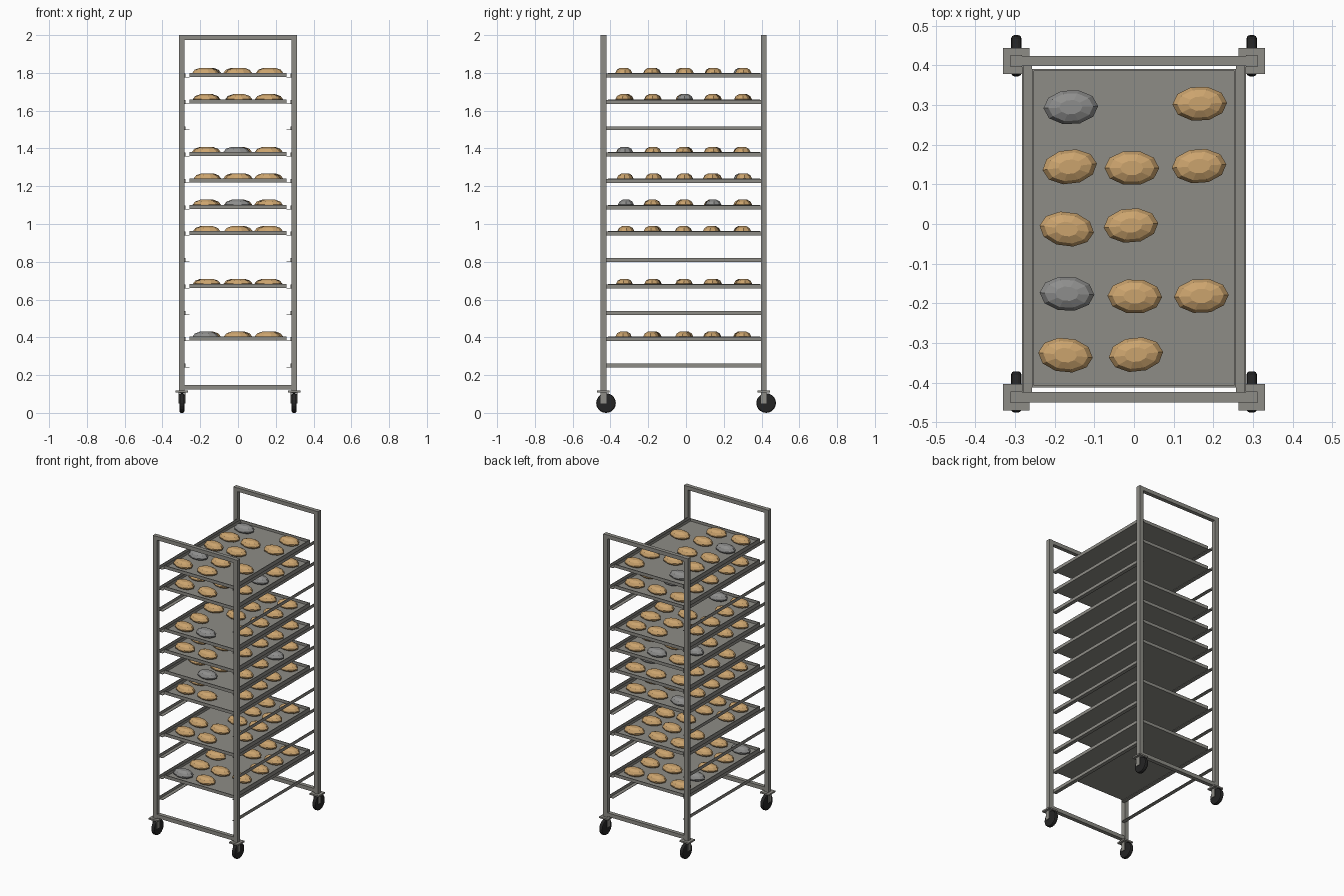
import bpy
import bmesh
import math
import random
from mathutils import Matrix

random.seed(4)
cube = bpy.data.objects.get("Cube")
if cube:
    bpy.data.objects.remove(cube, do_unlink=True)


def material(name, r, g, b):
    m = bpy.data.materials.new(name)
    m.use_nodes = True
    m.diffuse_color = (r, g, b, 1)
    m.node_tree.nodes["Principled BSDF"].inputs["Base Color"].default_value = (r, g, b, 1)
    return m


STEEL = material("steel grey", 0.27, 0.265, 0.24)
CRUST = material("golden crust", 0.6, 0.37, 0.155)
PALE = material("grey bun", 0.27, 0.27, 0.265)
RUBBER = material("black rubber", 0.018, 0.018, 0.018)


def add_box(bm, x0, x1, y0, y1, z0, z1):
    mat = Matrix.Translation(((x0 + x1) / 2, (y0 + y1) / 2, (z0 + z1) / 2))
    mat = mat @ Matrix.Diagonal((x1 - x0, y1 - y0, z1 - z0, 1))
    bmesh.ops.create_cube(bm, size=1, matrix=mat)


def to_mesh(bm, name, mat):
    bmesh.ops.recalc_face_normals(bm, faces=bm.faces)
    mesh = bpy.data.meshes.new(name)
    bm.to_mesh(mesh)
    bm.free()
    mesh.materials.append(mat)
    return mesh


def place(name, mesh, loc=(0, 0, 0), turn=0):
    ob = bpy.data.objects.new(name, mesh)
    ob.location = loc
    ob.rotation_euler.z = turn
    bpy.context.collection.objects.link(ob)
    return ob


def boxes(name, parts, mat=STEEL):
    bm = bmesh.new()
    for p in parts:
        add_box(bm, *p)
    return to_mesh(bm, name, mat)


POST_X, HALF = 0.297, 0.015
ENDS = {"front": -0.437, "back": 0.411}
SIDES = {"left": 1, "right": -1}

# End frames: two posts joined by a top and a bottom bar
post = boxes("post", [(-HALF, HALF, -HALF, HALF, 0.115, 2)])
bar = boxes("cross_bar", [(-POST_X + HALF, POST_X - HALF, -0.013, 0.013, 0, 0.025)])

# Casters: mounting plate, fork and rounded wheel
plate = boxes("caster_plate", [(-0.033, 0.033, -0.033, 0.033, 0.108, 0.118)])
fork = boxes("caster_fork", [
    (-0.018, 0.018, -HALF, HALF, 0.1045, 0.108),
    (-0.018, -0.014, -HALF, HALF, 0.05, 0.106),
    (0.014, 0.018, -HALF, HALF, 0.05, 0.106)])
bm = bmesh.new()
bmesh.ops.create_cone(bm, cap_ends=True, segments=20, radius1=0.052, radius2=0.052,
                      depth=0.026, matrix=Matrix.Rotation(math.pi / 2, 4, 'Y'))
rims = [e for e in bm.edges if abs(e.verts[0].co.x - e.verts[1].co.x) < 0.001]
bmesh.ops.bevel(bm, geom=rims, offset=0.008, segments=2, profile=0.5, affect='EDGES')
wheel = to_mesh(bm, "caster_wheel", RUBBER)

for end, y in ENDS.items():
    place(end + "_top_bar", bar, (0, y, 1.975))
    place(end + "_bottom_bar", bar, (0, y, 0.123))
    for side, s in SIDES.items():
        tag = end + "_" + side
        x = s * POST_X
        place(tag + "_post", post, (x, y, 0))
        place(tag + "_caster_plate", plate, (x, y, 0))
        place(tag + "_caster_fork", fork, (x, y, 0))
        place(tag + "_caster_wheel", wheel, (x, y + 0.0135, 0.052))

# Angle runners along both sides at every level
FIRST, PITCH, LEVELS = 0.24, 0.1396, 12
runner = boxes("runner", [
    (0.279, 0.282, -0.426, 0.4, 0, 0.021),
    (0.257, 0.279, -0.426, 0.4, 0, 0.003)])
for i in range(LEVELS):
    for side, s in SIDES.items():
        ob = place(f"{side}_runner_{i}", runner, (0, 0, FIRST + i * PITCH))
        if s < 0:
            ob.rotation_euler.z = math.pi
            ob.location.y = -0.026

# Shallow tray with a thin rim
TX, TY, RIM, WALL = 0.257, 0.402, 0.021, 0.005
tray = boxes("tray", [
    (-TX, TX, -TY, TY, 0, 0.004),
    (-TX, -TX + WALL, -TY, TY, 0.004, RIM),
    (TX - WALL, TX, -TY, TY, 0.004, RIM),
    (-TX + WALL, TX - WALL, -TY, -TY + WALL, 0.004, RIM),
    (-TX + WALL, TX - WALL, TY - WALL, TY, 0.004, RIM)])


# Faceted bun: stacked ten-sided rings closed at top and bottom
def bun_mesh(name, mat):
    bm = bmesh.new()
    sides, rings = 10, []
    for scale, z in ((0.72, 0), (0.97, 0.009), (1, 0.018), (0.82, 0.034), (0.42, 0.044)):
        angles = [math.tau * k / sides for k in range(sides)]
        rings.append([bm.verts.new((0.069 * scale * math.cos(a),
                                    0.044 * scale * math.sin(a), z)) for a in angles])
    for low, high in zip(rings, rings[1:]):
        for k in range(sides):
            n = (k + 1) % sides
            bm.faces.new((low[k], low[n], high[n], high[k]))
    bm.faces.new(rings[-1])
    bm.faces.new(rings[0][::-1])
    return to_mesh(bm, name, mat)


BUNS = {"t": bun_mesh("golden_bun", CRUST), "g": bun_mesh("grey_bun", PALE)}

# Tray contents by level, rows from front to back: t golden, g grey, . empty
LOADS = {
    1: "gt. ttt t.t tgt ttt".replace("tgt", "gtt"),
    3: "tt. ttt .tt ttt ttt",
    5: "tt. t.t ttt ttt gtt",
    6: ".g. ttt ttt t.g ttt",
    7: "tt. ttt t.t gtt tgt",
    8: "tg. t.t ttt ttt .tt",
    10: "tt. ttt t.g tgt ttt",
    11: "tt. gtt tt. ttt g.t",
}
COLUMNS = (-0.167, 0, 0.163)
ROWS = (-0.325, -0.177, -0.01, 0.14, 0.3)
for level, load in LOADS.items():
    z = FIRST + level * PITCH + 0.003
    place(f"tray_{level}", tray, (0, -0.011, z))
    for y, row in zip(ROWS, load.split()):
        for x, kind in zip(COLUMNS, row):
            if kind in BUNS:
                spot = (x + random.uniform(-0.008, 0.008),
                        y + random.uniform(-0.007, 0.007), z + 0.004)
                place("bun", BUNS[kind], spot, random.uniform(-0.13, 0.13))
